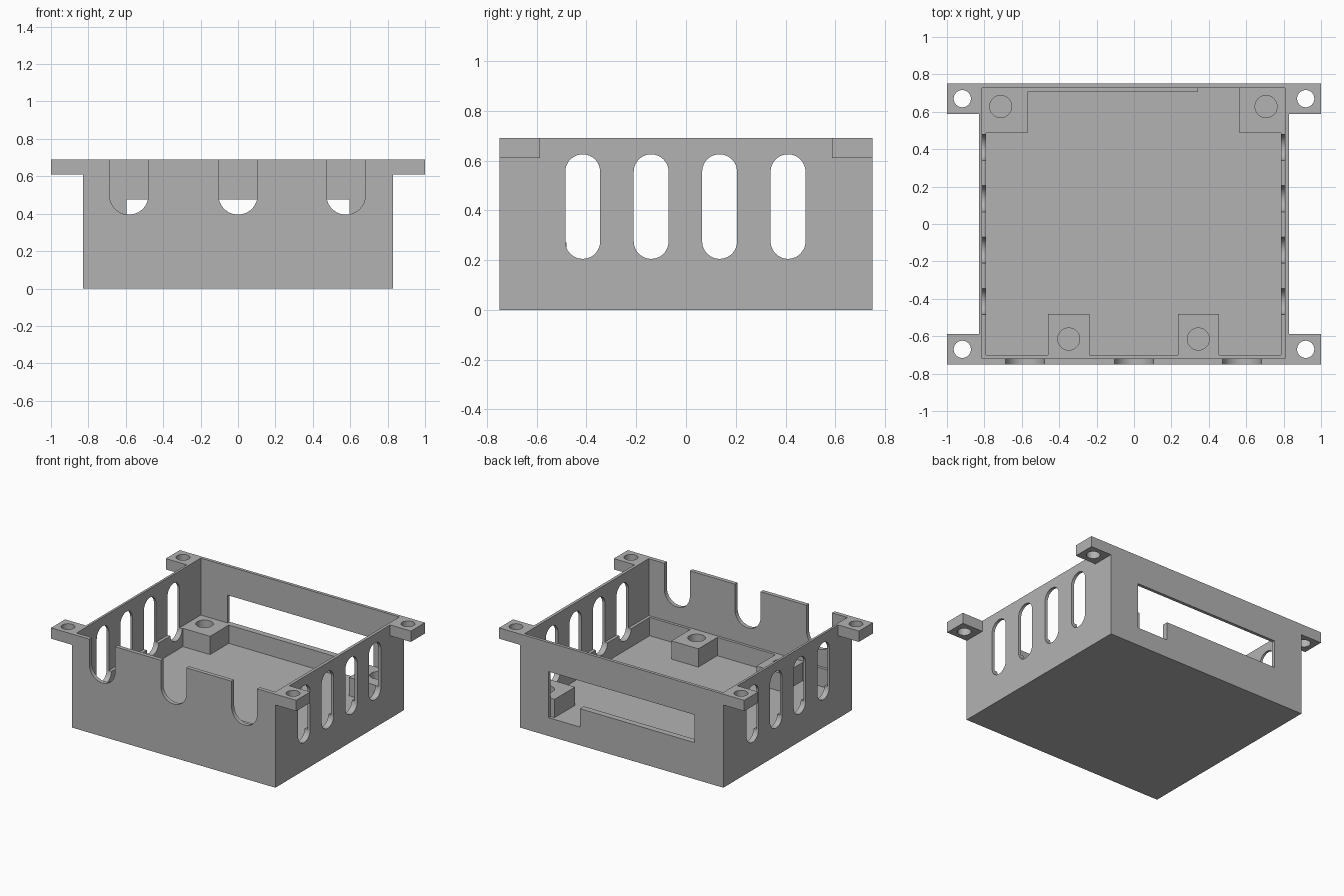
import bpy, bmesh, math
from mathutils import Vector

if "Cube" in bpy.data.objects:
    bpy.data.objects.remove(bpy.data.objects["Cube"], do_unlink=True)

grey = bpy.data.materials.new("light_grey")
grey.use_nodes = True
COLOUR = (0.45, 0.45, 0.45, 1)
grey.diffuse_color = COLOUR
grey.node_tree.nodes["Principled BSDF"].inputs["Base Color"].default_value = COLOUR

# Which world axes a 2D outline uses, by extrusion axis
PLACE = {
    "x": lambda u, v, d: (d, u, v),
    "y": lambda u, v, d: (u, d, v),
    "z": lambda u, v, d: (u, v, d),
}


def prism(name, outline, axis, lo, hi):
    """Extrude a 2D outline along an axis."""
    bm = bmesh.new()
    place = PLACE[axis]
    face = bm.faces.new([bm.verts.new(place(u, v, lo)) for u, v in outline])
    ext = bmesh.ops.extrude_face_region(bm, geom=[face])
    verts = [g for g in ext["geom"] if isinstance(g, bmesh.types.BMVert)]
    bmesh.ops.translate(bm, verts=verts, vec=Vector(place(0, 0, hi - lo)))
    bmesh.ops.recalc_face_normals(bm, faces=bm.faces)
    mesh = bpy.data.meshes.new(name)
    bm.to_mesh(mesh)
    bm.free()
    mesh.materials.append(grey)
    obj = bpy.data.objects.new(name, mesh)
    bpy.context.collection.objects.link(obj)
    return obj


def rect(u0, u1, v0, v1):
    return [(u0, v0), (u1, v0), (u1, v1), (u0, v1)]


def arc(u, v, r, start, sweep, n):
    return [(u + r * math.cos(start + sweep * i / n), v + r * math.sin(start + sweep * i / n))
            for i in range(n + 1)]


def circle(u, v, r, n=48):
    return arc(u, v, r, 0, math.tau, n)[:-1]


def slot(u, r, v0, v1):
    """Upright slot with round ends."""
    return arc(u, v1 - r, r, 0, math.pi, 24) + arc(u, v0 + r, r, math.pi, math.pi, 24)


def cut(obj, outline, axis, lo, hi):
    cutter = prism("cutter", outline, axis, lo, hi)
    cutter.hide_render = True
    mod = obj.modifiers.new("cut", "BOOLEAN")
    mod.operation, mod.solver, mod.object = "DIFFERENCE", "EXACT", cutter
    bpy.context.view_layer.objects.active = obj
    bpy.ops.object.modifier_apply(modifier=mod.name)
    mesh = cutter.data
    bpy.data.objects.remove(cutter, do_unlink=True)
    bpy.data.meshes.remove(mesh)


W, D, H = 0.83, 0.75, 0.69      # half width, half depth, height
FLOOR, LEDGE = 0.135, 0.27

# Case body with a wide upper pocket above the ledge
body = prism("case_body", rect(-W, W, -D, D), "z", 0, H)
cut(body, rect(-0.813, 0.808, -0.72, 0.727), "z", LEDGE, 1)

# Lower pocket, its outline leaving four mounting posts standing
lower = [(-0.79, -0.70)]
for x in (-0.459, 0.235):
    lower += [(x, -0.70), (x, -0.48), (x + 0.22, -0.48), (x + 0.22, -0.70)]
lower += [(0.786, -0.70), (0.786, 0.487), (0.564, 0.487), (0.564, 0.705),
          (-0.569, 0.705), (-0.569, 0.487), (-0.79, 0.487)]
cut(body, lower, "z", FLOOR, 0.4)

# Screw holes in the posts
for x, y in ((-0.713, 0.628), (0.706, 0.628), (-0.349, -0.615), (0.344, -0.615)):
    cut(body, circle(x, y, 0.059), "z", FLOOR, 0.4)

# Vent slots in both side walls
for i in range(4):
    outline = slot(-0.415 + 0.275 * i, 0.07, 0.205, 0.625)
    for lo, hi in ((-0.9, -0.7), (0.7, 0.9)):
        cut(body, outline, "x", lo, hi)

# Round-bottomed notches open at the top of the front wall
for x in (-0.583, 0, 0.577):
    cut(body, slot(x, 0.104, 0.395, 1), "y", -0.9, -0.6)

# Back window, with a deeper step at one end
cut(body, rect(-0.595, 0.595, LEDGE, 0.475), "y", 0.7, 0.9)
cut(body, rect(0.34, 0.595, FLOOR, 0.4), "y", 0.727, 0.9)
cut(body, rect(0.34, 0.564, FLOOR, 0.4), "y", 0.69, 0.8)

# Four corner tabs with screw holes
parts = [body]
for side, sx in (("right", -1), ("left", 1)):
    for end, sy in (("front", -1), ("back", 1)):
        tab = prism(f"{end}_{side}_tab",
                    rect(sx * W, sx, sy * 0.587, sy * D), "z", 0.61, H)
        cut(tab, circle(sx * 0.918, sy * 0.67, 0.046), "z", 0.5, 0.8)
        parts.append(tab)

bpy.ops.object.select_all(action="DESELECT")
for obj in parts:
    obj.select_set(True)
bpy.context.view_layer.objects.active = body
bpy.ops.object.shade_smooth_by_angle(angle=math.radians(30))
